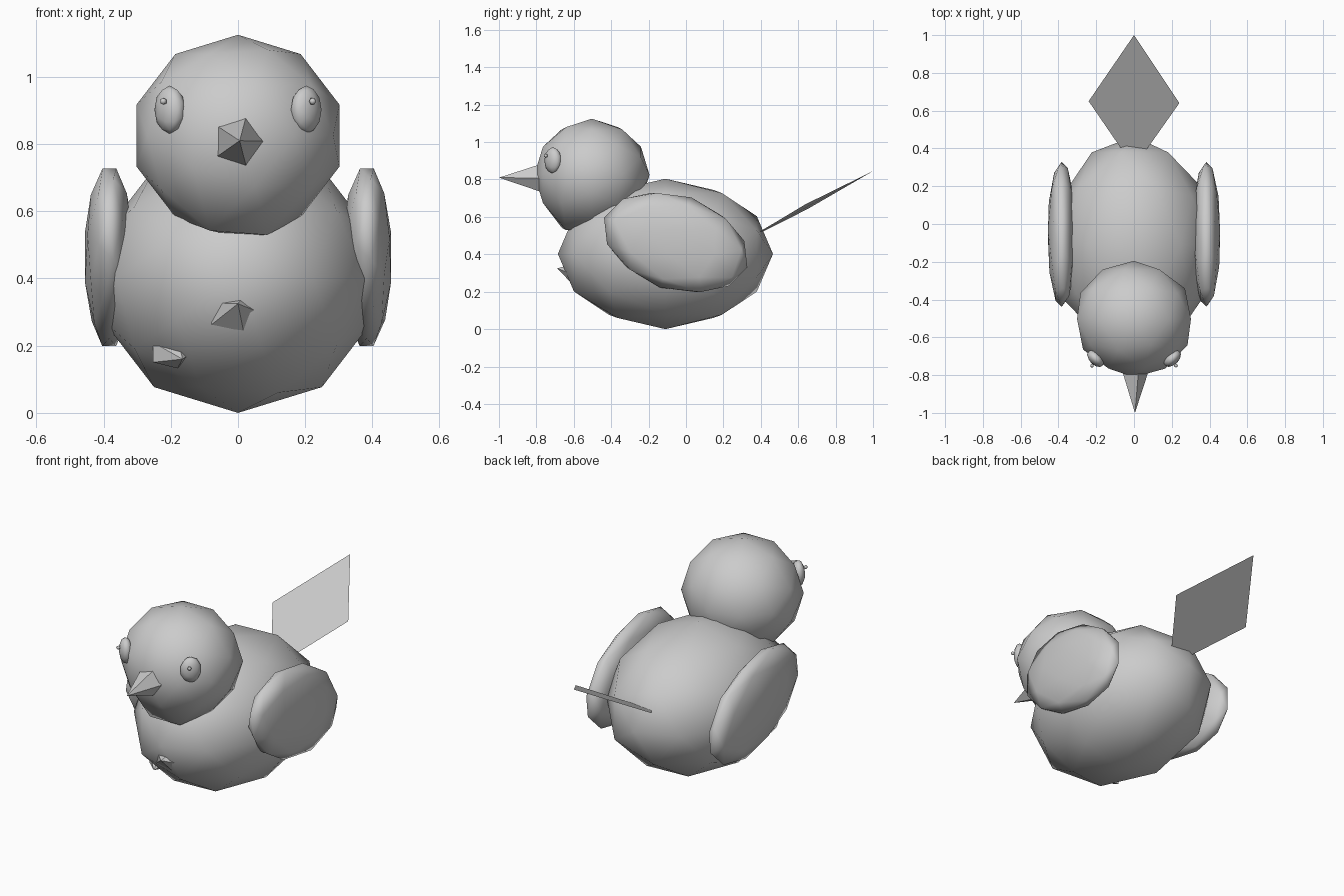
import bpy, bmesh
from math import radians, sin, cos, pi
from mathutils import Matrix, Vector

cube = bpy.data.objects.get("Cube")
if cube:
    bpy.data.objects.remove(cube, do_unlink=True)

grey = bpy.data.materials.new("light_grey")
grey.use_nodes = True
colour = (0.6, 0.6, 0.6, 1)
grey.diffuse_color = colour
grey.node_tree.nodes["Principled BSDF"].inputs["Base Color"].default_value = colour


def add_object(name, bm, smooth):
    mesh = bpy.data.meshes.new(name)
    bm.to_mesh(mesh)
    bm.free()
    mesh.materials.append(grey)
    for face in mesh.polygons:
        face.use_smooth = smooth
    obj = bpy.data.objects.new(name, mesh)
    bpy.context.collection.objects.link(obj)
    return obj


def ball(name, centre, radii, turn=Matrix(), level=2, adjust=None):
    """Low-poly ellipsoid whose poles lie along its local y axis."""
    bm = bmesh.new()
    shape = Matrix.Diagonal((*radii, 1)) @ Matrix.Rotation(pi / 2, 4, 'X')
    bmesh.ops.create_icosphere(bm, subdivisions=level, radius=1, matrix=turn @ shape)
    if adjust:
        adjust(bm)
    bmesh.ops.translate(bm, verts=bm.verts, vec=centre)
    return add_object(name, bm, True)


def spike(name, centre, tip, width, height):
    """Five-sided cone with an upright base and a free tip."""
    bm = bmesh.new()
    base = [bm.verts.new(Vector(centre) + Vector((width * cos(a), 0, height * sin(a))))
            for a in (2 * pi * i / 5 for i in range(5))]
    top = bm.verts.new(tip)
    bm.faces.new(base)
    for i in range(5):
        bm.faces.new((base[i], base[(i + 1) % 5], top))
    bmesh.ops.recalc_face_normals(bm, faces=bm.faces)
    return add_object(name, bm, False)


def fuller_chin(bm):
    for v in bm.verts:
        if v.co.z < -0.2 and v.co.y < -0.1:
            v.co.z -= 0.04


# Body and head
ball("body", (0, -0.11, 0.402), (0.425, 0.575, 0.402))
ball("head", (0, -0.503, 0.825), (0.317, 0.308, 0.3), adjust=fuller_chin)

# Wings, eyes and pupils on both sides
for side, x in (("left", 1), ("right", -1)):
    ball(side + "_wing", (0.383 * x, -0.055, 0.463), (0.076, 0.405, 0.255),
         Matrix.Rotation(radians(-19), 4, 'X'))
    facing = Matrix.Rotation(radians(45 * x), 4, 'Z')
    ball(side + "_eye", (0.203 * x, -0.712, 0.902), (0.055, 0.034, 0.072), facing)
    ball(side + "_pupil", (0.222 * x, -0.75, 0.927), (0.011, 0.011, 0.011), facing, 1)

# Beak and toes poking out of the belly
spike("beak", (0, -0.77, 0.808), (0.005, -1, 0.81), 0.08, 0.08)
spike("middle_toe", (-0.01, -0.61, 0.295), (0, -0.688, 0.325), 0.085, 0.055)
spike("right_toe", (-0.2, -0.43, 0.18), (-0.165, -0.515, 0.16), 0.065, 0.05)

# Flat diamond tail
bm = bmesh.new()
corners = [(0, 0.3, 0.465), (0.24, 0.64, 0.668), (0, 1, 0.845), (-0.24, 0.65, 0.642)]
bm.faces.new([bm.verts.new(c) for c in corners])
add_object("tail", bm, False)
